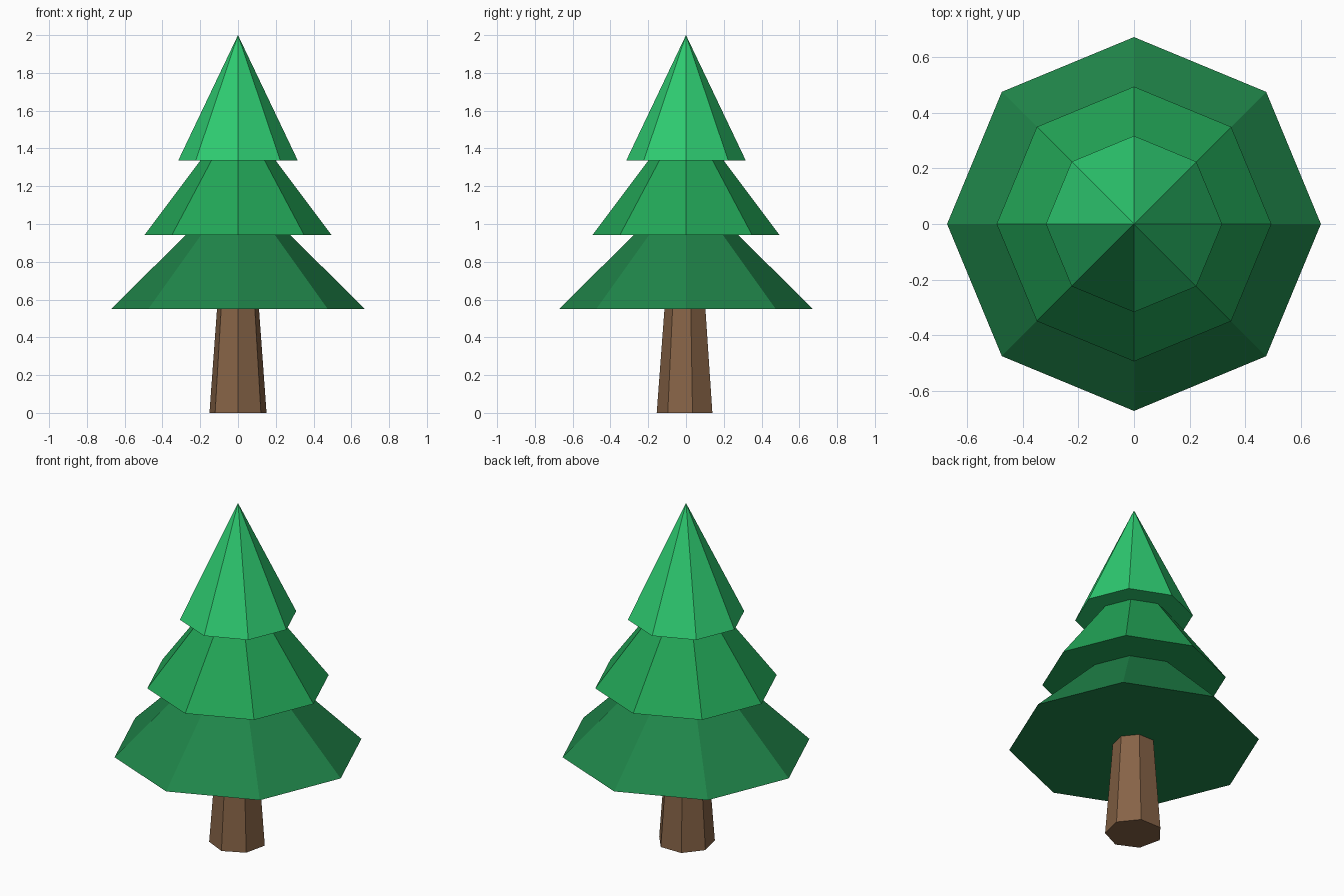
import bpy
import bmesh
from math import pi
from mathutils import Matrix

if "Cube" in bpy.data.objects:
    bpy.data.objects.remove(bpy.data.objects["Cube"])


def material(name, rgb):
    mat = bpy.data.materials.new(name)
    mat.diffuse_color = (*rgb, 1.0)
    mat.use_nodes = True
    mat.node_tree.nodes["Principled BSDF"].inputs["Base Color"].default_value = mat.diffuse_color
    return mat


def tapered_prism(name, sides, r_bottom, r_top, z_bottom, z_top, angle, mat):
    """Flat-shaded cone or frustum whose first corner points along the angle."""
    bm = bmesh.new()
    bmesh.ops.create_cone(bm, cap_ends=True, segments=sides,
                          radius1=r_bottom, radius2=r_top, depth=z_top - z_bottom)
    # find the primitive's own corner direction, then turn it to the wanted one
    corner = max((v.co for v in bm.verts), key=lambda c: c.xy.length)
    start = corner.xy.angle_signed((1, 0))
    turn = Matrix.Rotation(angle - start, 4, 'Z')
    lift = Matrix.Translation((0, 0, (z_bottom + z_top) / 2))
    bmesh.ops.transform(bm, matrix=lift @ turn, verts=bm.verts)
    mesh = bpy.data.meshes.new(name)
    bm.to_mesh(mesh)
    bm.free()
    mesh.materials.append(mat)
    obj = bpy.data.objects.new(name, mesh)
    bpy.context.collection.objects.link(obj)
    return obj


# Trunk: seven sides, one corner facing front
bark = material("bark", (0.24, 0.125, 0.062))
tapered_prism("trunk", 7, 0.155, 0.114, 0.0, 0.55, -pi / 2, bark)

# Foliage: three eight-sided tiers, lighter towards the top
tiers = [
    ("lower_foliage", 0.672, 0.275, 0.55, 0.943, (0.014, 0.235, 0.068)),
    ("middle_foliage", 0.494, 0.20, 0.943, 1.335, (0.016, 0.38, 0.095)),
    ("top_foliage", 0.317, 0.0, 1.335, 2.0, (0.027, 0.60, 0.165)),
]
for name, r_bottom, r_top, z_bottom, z_top, rgb in tiers:
    tapered_prism(name, 8, r_bottom, r_top, z_bottom, z_top, 0.0,
                  material(name + "_green", rgb))
